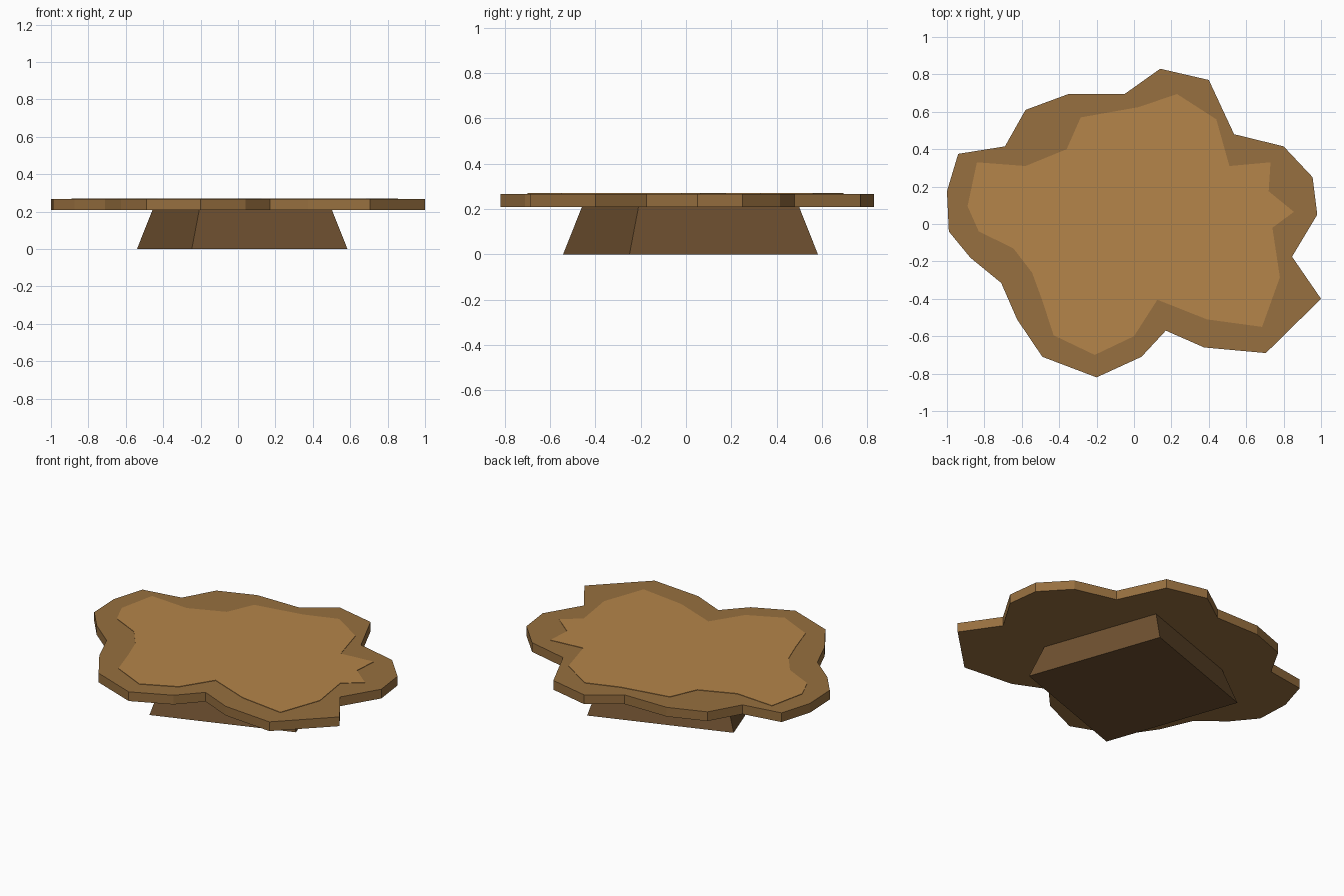
import bpy, bmesh
from math import radians

if "Cube" in bpy.data.objects:
    bpy.data.objects.remove(bpy.data.objects["Cube"])


def material(name, rgb):
    m = bpy.data.materials.new(name)
    m.diffuse_color = (*rgb, 1)
    m.use_nodes = True
    m.node_tree.nodes["Principled BSDF"].inputs["Base Color"].default_value = m.diffuse_color
    return m


def finish(name, bm, mat):
    bmesh.ops.recalc_face_normals(bm, faces=bm.faces)
    me = bpy.data.meshes.new(name)
    bm.to_mesh(me)
    bm.free()
    me.materials.append(mat)
    ob = bpy.data.objects.new(name, me)
    bpy.context.collection.objects.link(ob)
    return ob


def slab(name, outline, z0, z1, mat):
    """Extrude a flat outline between two heights."""
    bm = bmesh.new()
    face = bm.faces.new([bm.verts.new((x, y, z0)) for x, y in outline])
    up = bmesh.ops.extrude_face_region(bm, geom=[face], use_keep_orig=True)
    for v in up["geom"]:
        if isinstance(v, bmesh.types.BMVert):
            v.co.z = z1
    return finish(name, bm, mat)


# Irregular edge of the table top, clockwise from the back
rim = [(.14, .83), (.40, .77), (.535, .48), (.80, .415), (.955, .25), (.98, .05),
       (.845, -.175), (1, -.40), (.705, -.69), (.375, -.66), (.17, -.57), (.04, -.71),
       (-.20, -.82), (-.49, -.71), (-.625, -.51), (-.71, -.315), (-.875, -.18),
       (-.99, -.04), (-1, .175), (-.94, .375), (-.69, .415), (-.58, .61),
       (-.35, .695), (-.05, .695)]
# Lighter cut face inside the bark
heart = [(.23, .695), (.44, .56), (.51, .31), (.73, .33), (.72, .175), (.855, .065),
         (.74, -.02), (.78, -.285), (.685, -.55), (.39, -.51), (.125, -.405), (0, -.60),
         (-.21, -.70), (-.43, -.595), (-.49, -.41), (-.545, -.26), (-.645, -.13),
         (-.83, -.04), (-.89, .095), (-.84, .33), (-.58, .31), (-.36, .40),
         (-.285, .57), (.025, .625)]

slab("table_top", rim, .208, .267, material("wood", (.31, .16, .05)))
slab("inlay", heart, .265, .27, material("light_wood", (.46, .235, .067)))

# Tapered four-sided base, turned off-axis
bm = bmesh.new()
bmesh.ops.create_cone(bm, cap_ends=True, segments=4, radius1=.624, radius2=.532, depth=.209)
base = finish("base", bm, material("dark_wood", (.16, .083, .03)))
base.location = (.0225, .02, .1045)
# Put a corner at (0.585, -0.25), whichever way the cone starts
base.rotation_euler.z = radians(-25.6)
